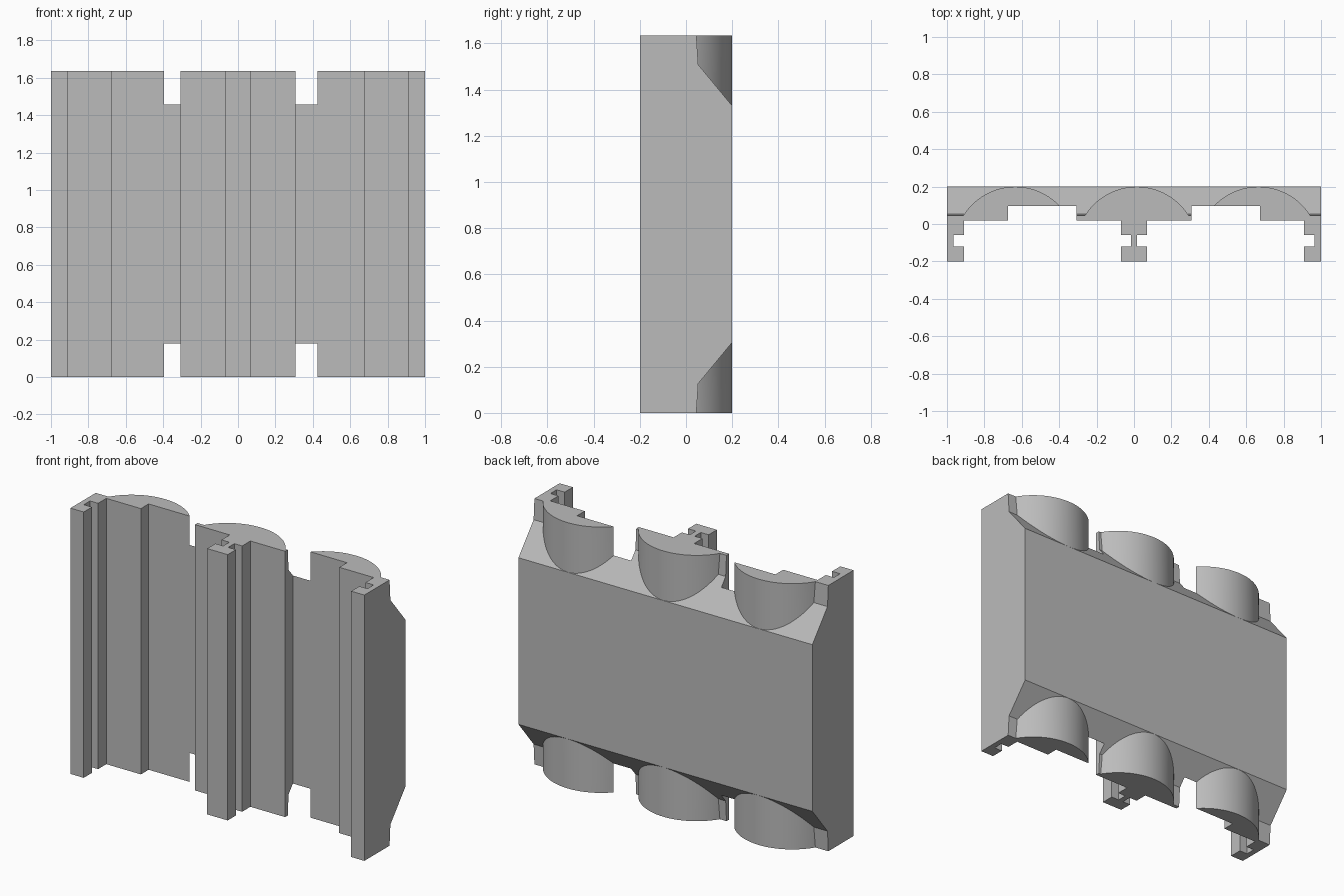
import bpy
import bmesh
from mathutils import Vector

if "Cube" in bpy.data.objects:
    bpy.data.objects.remove(bpy.data.objects["Cube"])

HEIGHT = 1.635
BACK = 0.2

grey = bpy.data.materials.new("plain_grey")
grey.use_nodes = True
colour = (0.5, 0.5, 0.5, 1)
grey.diffuse_color = colour
grey.node_tree.nodes["Principled BSDF"].inputs["Base Color"].default_value = colour


def prism(name, points, along):
    """Extrude a closed outline of 3D points along a vector."""
    bm = bmesh.new()
    face = bm.faces.new([bm.verts.new(p) for p in points])
    ext = bmesh.ops.extrude_face_region(bm, geom=[face])
    moved = [g for g in ext["geom"] if isinstance(g, bmesh.types.BMVert)]
    bmesh.ops.translate(bm, verts=moved, vec=Vector(along))
    bmesh.ops.recalc_face_normals(bm, faces=bm.faces)
    mesh = bpy.data.meshes.new(name)
    bm.to_mesh(mesh)
    bm.free()
    obj = bpy.data.objects.new(name, mesh)
    bpy.context.collection.objects.link(obj)
    return obj


def subtract(target, tool):
    mod = target.modifiers.new("cut", "BOOLEAN")
    mod.operation = "DIFFERENCE"
    mod.solver = "EXACT"
    mod.object = tool
    bpy.context.view_layer.objects.active = target
    bpy.ops.object.modifier_apply(modifier=mod.name)
    bpy.data.objects.remove(tool)


# Plan outline: grooved feet, centre T-rail and two shallow channels
half_foot = [(0.91, -0.06), (0.965, -0.06), (0.965, -0.12), (0.91, -0.12),
             (0.91, -0.2), (1, -0.2), (1, BACK)]
rail = [(0.07, -0.2), (0.07, -0.12), (0.017, -0.12), (0.017, -0.06),
        (0.07, -0.06), (0.07, 0.02)]
channel = [(0.307, 0.02), (0.307, 0.095), (0.675, 0.095), (0.675, 0.02), (0.91, 0.02)]
right_half = rail + channel + half_foot
left_half = [(-x, y) for x, y in reversed(right_half)]
panel = prism("panel_body", [(x, y, 0) for x, y in right_half + left_half], (0, 0, HEIGHT))

# Sloped back edges, leaving a round boss at three places on each end
slope = [(0.045, -0.1), (0.045, 0), (0.053, 0.127), (BACK, 0.305), (0.3, 0.426), (0.3, -0.1)]
RADIUS = 0.326
for top in (False, True):
    outline = [(-1.1, y, HEIGHT - z if top else z) for y, z in slope]
    cutter = prism("edge_cutter", outline, (2.2, 0, 0))
    for x in (-0.635, 0.015, 0.665):
        bpy.ops.mesh.primitive_cylinder_add(
            vertices=96, radius=RADIUS, depth=3,
            location=(x, BACK - 0.0005 - RADIUS, HEIGHT / 2))
        subtract(cutter, bpy.context.object)
    subtract(panel, cutter)

# One colour, smooth bosses with crisp edges
panel.data.materials.clear()
panel.data.materials.append(grey)
for poly in panel.data.polygons:
    poly.material_index = 0
bpy.ops.object.select_all(action="DESELECT")
panel.select_set(True)
bpy.context.view_layer.objects.active = panel
bpy.ops.object.shade_smooth_by_angle(angle=0.4)
